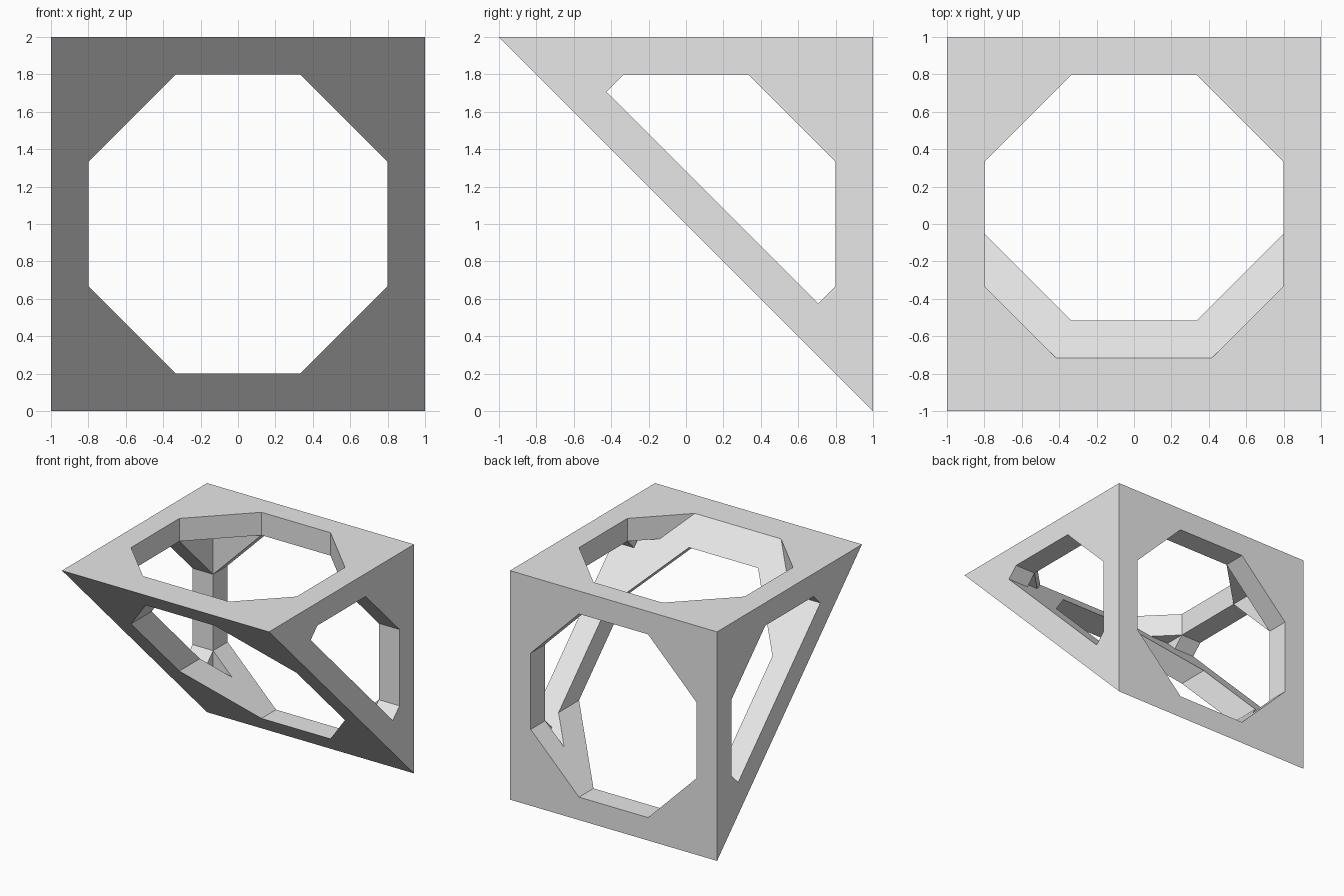
import bpy
import bmesh
from mathutils import Vector

default_cube = bpy.data.objects.get("Cube")
if default_cube:
    bpy.data.objects.remove(default_cube, do_unlink=True)

HALF = 1.0            # half the outer size
INNER = 0.8           # half the cavity and the opening width
CHAMFER = 1 / 3       # half the length of each straight octagon side
WALL = HALF - INNER
SLOPE = WALL * 2 ** 0.5   # slanted wall thickness measured along y or z
REACH = 1.5           # cutters run well past the outside

grey = bpy.data.materials.new("light_grey")
grey.use_nodes = True
grey.diffuse_color = (0.8, 0.8, 0.8, 1)
grey.node_tree.nodes["Principled BSDF"].inputs["Base Color"].default_value = (0.8, 0.8, 0.8, 1)


def prism(name, profile, axis, half_length):
    """Extrude a profile along an axis; profile holds the other two axes in order."""
    bm = bmesh.new()

    def place(point, along):
        co = list(point)
        co.insert(axis, along)
        return bm.verts.new(Vector(co))

    base = [place(p, -half_length) for p in profile]
    top = [place(p, half_length) for p in profile]
    bm.faces.new(base)
    bm.faces.new(top)
    for i in range(len(profile)):
        j = (i + 1) % len(profile)
        bm.faces.new((base[i], base[j], top[j], top[i]))
    bmesh.ops.recalc_face_normals(bm, faces=bm.faces)
    mesh = bpy.data.meshes.new(name)
    bm.to_mesh(mesh)
    bm.free()
    mesh.materials.append(grey)
    obj = bpy.data.objects.new(name, mesh)
    bpy.context.scene.collection.objects.link(obj)
    return obj


def combine(target, tool, operation):
    """Apply a boolean and discard the tool."""
    tool.hide_render = True
    mod = target.modifiers.new("boolean", "BOOLEAN")
    mod.object = tool
    mod.operation = operation
    mod.solver = "EXACT"
    bpy.context.view_layer.objects.active = target
    bpy.ops.object.modifier_apply(modifier=mod.name)
    bpy.data.objects.remove(tool, do_unlink=True)


a, c = INNER, CHAMFER
octagon = [(a, -c), (a, c), (c, a), (-c, a), (-a, c), (-a, -c), (-c, -a), (c, -a)]
square = [(-a, -a), (a, -a), (a, a), (-a, a)]

# Solid wedge, sloping from the top front edge to the bottom back edge
frame = prism("wedge_frame", [(-HALF, HALF), (HALF, HALF), (HALF, -HALF)], 0, HALF)

# Hollow with side and top openings, stopped at the inside of the slanted wall
hollow = prism("hollow_cutter", square, 0, INNER)
combine(hollow, prism("side_opening", octagon, 0, REACH), "UNION")
combine(hollow, prism("top_opening", octagon, 2, REACH), "UNION")
far = 4
slant = [(-far, far + SLOPE), (far, SLOPE - far), (-far, SLOPE - far)]
combine(hollow, prism("slant_limit", slant, 0, far), "DIFFERENCE")
combine(frame, hollow, "DIFFERENCE")

# Opening straight through the slanted wall and the back wall
combine(frame, prism("front_back_opening", octagon, 1, REACH), "DIFFERENCE")

# Stand the frame on the floor with clean flat faces
bm = bmesh.new()
bm.from_mesh(frame.data)
bmesh.ops.remove_doubles(bm, verts=bm.verts, dist=0.0001)
bmesh.ops.translate(bm, verts=bm.verts, vec=(0, 0, HALF))
bmesh.ops.recalc_face_normals(bm, faces=bm.faces)
for face in bm.faces:
    face.smooth = False
    face.material_index = 0
bm.to_mesh(frame.data)
bm.free()
